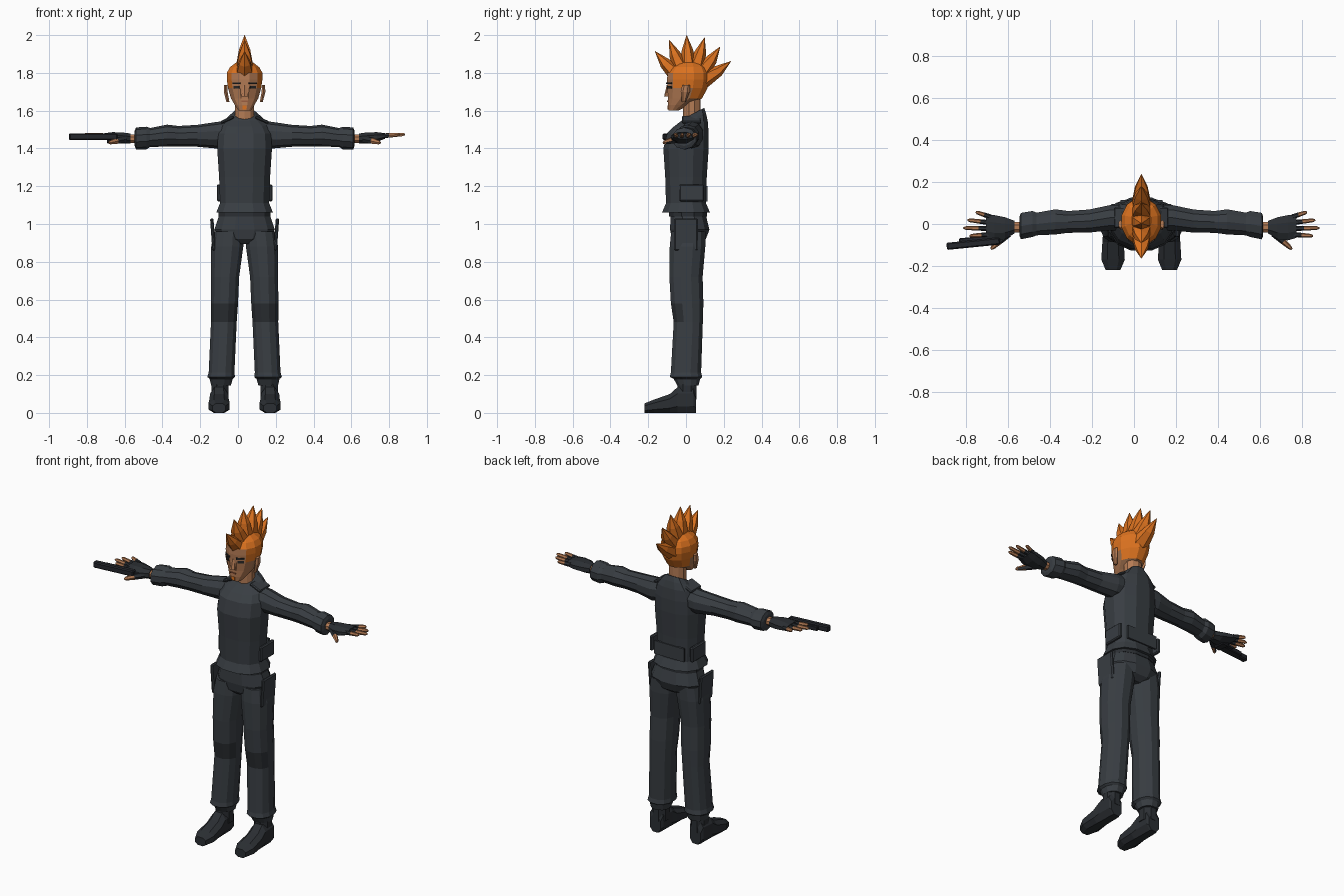
import bpy, bmesh, math
from mathutils import Vector, Matrix

cube = bpy.data.objects.get("Cube")
if cube:
    bpy.data.objects.remove(cube, do_unlink=True)

BODY_CENTRE = Vector((.035, 0, 0))


def material(name, red, green, blue):
    mat = bpy.data.materials.new(name)
    mat.use_nodes = True
    mat.diffuse_color = (red, green, blue, 1)
    shader = mat.node_tree.nodes["Principled BSDF"]
    shader.inputs["Base Color"].default_value = mat.diffuse_color
    return mat


CLOTH = material("charcoal cloth", .04, .047, .055)
LEATHER = material("dark leather", .024, .028, .033)
METAL = material("gun metal", .018, .02, .025)
SKIN = material("skin", .46, .2, .09)
STUBBLE = material("stubble", .36, .17, .08)
HAIR = material("orange hair", .72, .17, .014)
EYE = material("eye dark", .02, .02, .02)
LIPS = material("lips", .33, .11, .05)


def finish(name, bm, materials, rule=None):
    """Turn a bmesh into an object; the rule picks a material from a face centre."""
    bmesh.ops.recalc_face_normals(bm, faces=bm.faces[:])
    if rule:
        for face in bm.faces:
            face.material_index = rule(face.calc_center_median())
    bmesh.ops.translate(bm, verts=bm.verts[:], vec=BODY_CENTRE)
    mesh = bpy.data.meshes.new(name)
    bm.to_mesh(mesh)
    bm.free()
    for mat in materials:
        mesh.materials.append(mat)
    bpy.context.collection.objects.link(bpy.data.objects.new(name, mesh))


def bridge(name, rings, materials, rule=None):
    """Join a row of equal point rings into a closed skin."""
    bm = bmesh.new()
    loops = [[bm.verts.new(point) for point in ring] for ring in rings]
    for low, high in zip(loops, loops[1:]):
        for i in range(len(low)):
            bm.faces.new((low[i - 1], low[i], high[i], high[i - 1]))
    bm.faces.new(loops[0])
    bm.faces.new(loops[-1])
    finish(name, bm, materials, rule)


def ring(at, wide, deep, mid=(0, 0), tilt=0):
    return at, wide, deep, mid, tilt


def outline(sides, squareness):
    """Rounded cross-section that reaches exactly one unit each way."""
    def soften(value):
        return math.copysign(abs(value) ** squareness, value)
    angles = [math.tau * (i + .5) / sides for i in range(sides)]
    points = [(soften(math.cos(a)), soften(math.sin(a))) for a in angles]
    reach_u, reach_v = (max(axis) for axis in zip(*points))
    return [(u / reach_u, v / reach_v) for u, v in points]


def loft(name, axis, rows, materials, sides=12, squareness=1, mirror=1, rule=None):
    rings = []
    for at, wide, deep, mid, tilt in rows:
        points = []
        for u, v in outline(sides, squareness):
            a, b, t = mid[0] + wide * u, mid[1] + deep * v, at + tilt * v
            x, y, z = {"x": (t, a, b), "y": (a, t, b), "z": (a, b, t)}[axis]
            points.append((x * mirror, y, z))
        rings.append(points)
    bridge(name, rings, materials, rule)


def horn(name, path, widths, side, materials, rule=None):
    """Six-sided tapering tube along a path; widths are (sideways, other way)."""
    rings = []
    for i, centre in enumerate(path):
        before, after = path[max(i - 1, 0)], path[min(i + 1, len(path) - 1)]
        forward = (after - before).normalized()
        across = (side - forward * side.dot(forward)).normalized()
        up = forward.cross(across)
        wide, deep = widths[i]
        rings.append([centre + across * wide * u + up * deep * v for u, v in outline(6, 1)])
    bridge(name, rings, materials, rule)


def box(name, at, size, mat, turn=0, axis="Z", bevel=0):
    bm = bmesh.new()
    bmesh.ops.create_cube(bm, size=1)
    bmesh.ops.scale(bm, vec=size, verts=bm.verts[:])
    if bevel:
        bmesh.ops.bevel(bm, geom=bm.edges[:], offset=bevel, segments=1, affect="EDGES")
    place = Matrix.Translation(at) @ Matrix.Rotation(turn, 4, axis)
    bmesh.ops.transform(bm, matrix=place, verts=bm.verts[:])
    finish(name, bm, [mat])


# Jacket with raised collar, belt and hips
loft("jacket", "z", [
    ring(at=1.06, wide=.15, deep=.127),
    ring(at=1.11, wide=.13, deep=.106),
    ring(at=1.25, wide=.135, deep=.11),
    ring(at=1.4, wide=.145, deep=.12),
    ring(at=1.48, wide=.14, deep=.11, mid=(0, .01)),
    ring(at=1.53, wide=.12, deep=.09, mid=(0, .025), tilt=.015),
    ring(at=1.565, wide=.085, deep=.066, mid=(0, .04), tilt=.02),
    ring(at=1.585, wide=.057, deep=.056, mid=(0, .04), tilt=.03),
], [CLOTH], squareness=.85)
box("jacket_back_flap", at=(0, .108, 1.16), size=(.2, .012, .08), mat=CLOTH)
loft("belt", "z", [ring(at=z, wide=.137, deep=.1, mid=(0, .01)) for z in (1.04, 1.07)],
     [LEATHER], squareness=.85)
loft("hips", "z", [
    ring(at=.895, wide=.05, deep=.06, mid=(0, .01)),
    ring(at=.92, wide=.13, deep=.09, mid=(0, .015)),
    ring(at=.97, wide=.16, deep=.104, mid=(0, .02)),
    ring(at=1.06, wide=.13, deep=.092, mid=(0, .01)),
], [CLOTH], squareness=.85)


# Head with hair on top and behind, shaved lower sides
def head_colour(centre):
    hairline = 1.8 if centre.y < -.045 else 1.74 if centre.y < .05 else 1.69
    if centre.z > hairline:
        return 1
    return 2 if centre.y > -.01 else 0


loft("neck", "z", [ring(at=z, wide=.05, deep=.047, mid=(0, .03)) for z in (1.54, 1.68)],
     [SKIN], sides=10)
loft("head", "z", [
    ring(at=1.6, wide=.032, deep=.026, mid=(0, -.066)),
    ring(at=1.63, wide=.052, deep=.056, mid=(0, -.04)),
    ring(at=1.665, wide=.072, deep=.09, mid=(0, -.005)),
    ring(at=1.72, wide=.088, deep=.106, mid=(0, .008)),
    ring(at=1.765, wide=.094, deep=.112, mid=(0, .012)),
    ring(at=1.8, wide=.094, deep=.11, mid=(0, .012)),
    ring(at=1.83, wide=.078, deep=.093, mid=(0, .015)),
    ring(at=1.855, wide=.045, deep=.058, mid=(0, .018)),
], [SKIN, HAIR, STUBBLE], rule=head_colour)
loft("nose", "z", [
    ring(at=1.675, wide=.017, deep=.016, mid=(0, -.1)),
    ring(at=1.735, wide=.008, deep=.01, mid=(0, -.092)),
], [SKIN], sides=6)
box("mouth", at=(0, -.097, 1.65), size=(.034, .008, .006), mat=LIPS)
box("chin_tuft", at=(0, -.094, 1.617), size=(.02, .009, .02), mat=HAIR)

# Crest of spikes fanned around the skull from forehead to nape
skull = Vector((0, .02, 1.76))
for i in range(6):
    lean = math.radians(23 * i - 50)
    tip_way = Vector((0, math.sin(lean), math.cos(lean)))
    root_way = Vector((0, math.sin(lean * 1.3), math.cos(lean * 1.3)))
    root, tip = skull + root_way * .08, skull + tip_way * .24
    middle = root.lerp(tip, .45) + root_way * .01
    horn(f"hair_spike_{i}", [skull.lerp(root, .7), root, middle, tip],
         [(.03, .03), (.045, .045), (.03, .03), (.001, .001)], Vector((1, 0, 0)), [HAIR])


# Colour rules for limbs
def knee_patch(centre):
    return int(.48 < centre.z < .58 and centre.y < -.02)


def bare_fingertip(centre):
    return int(abs(centre.x) > .757)


def bare_thumb_tip(centre):
    return int(centre.y < -.09)


UP = Vector((0, 0, 1))
for mirror, side in ((1, "left"), (-1, "right")):
    # Ear, eye and eyebrow
    loft(side + "_ear", "z", [
        ring(at=1.645, wide=.008, deep=.01, mid=(.088, -.012)),
        ring(at=1.7, wide=.01, deep=.024, mid=(.1, -.004)),
        ring(at=1.735, wide=.008, deep=.02, mid=(.1, 0)),
    ], [SKIN], sides=6, mirror=mirror)
    box(side + "_eye", at=(mirror * .043, -.087, 1.724), size=(.036, .008, .014),
        mat=EYE, turn=mirror * .6)
    box(side + "_eyebrow", at=(mirror * .043, -.089, 1.745), size=(.048, .009, .01),
        mat=EYE, turn=mirror * .6)

    # Sleeve with folds and a cuff
    loft(side + "_sleeve", "x", [
        ring(at=.07, wide=.06, deep=.07, mid=(.03, 1.48)),
        ring(at=.15, wide=.06, deep=.07, mid=(.03, 1.47)),
        ring(at=.25, wide=.055, deep=.058, mid=(.014, 1.467)),
        ring(at=.35, wide=.052, deep=.054, mid=(.01, 1.465)),
        ring(at=.41, wide=.06, deep=.058, mid=(.01, 1.468)),
        ring(at=.5, wide=.054, deep=.05, mid=(0, 1.458)),
        ring(at=.52, wide=.062, deep=.06, mid=(0, 1.455)),
        ring(at=.575, wide=.063, deep=.058, mid=(-.01, 1.453)),
        ring(at=.582, wide=.045, deep=.04, mid=(-.01, 1.453)),
    ], [CLOTH], sides=10, mirror=mirror)
    box(side + "_epaulette", at=(mirror * .092, .03, 1.552), size=(.075, .1, .016),
        mat=CLOTH, turn=mirror * .42, axis="Y", bevel=.005)
    box(side + "_waist_pouch", at=(mirror * .136, .03, 1.165), size=(.022, .13, .09),
        mat=CLOTH, bevel=.006)

    # Hand in a fingerless glove
    loft(side + "_wrist", "x", [ring(at=x, wide=.025, deep=.022, mid=(-.015, 1.452))
                                for x in (.575, .612)], [SKIN], sides=8, mirror=mirror)
    loft(side + "_glove", "x", [
        ring(at=.605, wide=.03, deep=.027, mid=(-.015, 1.452)),
        ring(at=.65, wide=.052, deep=.03, mid=(-.02, 1.455)),
        ring(at=.7, wide=.06, deep=.026, mid=(-.018, 1.46)),
        ring(at=.742, wide=.056, deep=.015, mid=(-.01, 1.466)),
    ], [LEATHER], sides=8, mirror=mirror)
    for i, (finger, reach) in enumerate(
            (("little", .79), ("ring", .83), ("middle", .85), ("index", .82))):
        spread = 1.5 - i
        root = Vector((mirror * .72, .028 * spread - .008, 1.465))
        tip = Vector((mirror * reach, .038 * spread, 1.475))
        horn(f"{side}_{finger}_finger", [root.lerp(tip, t) for t in (0, .45, .9, 1)],
             [(w, w) for w in (.012, .011, .009, .004)], UP, [LEATHER, SKIN], bare_fingertip)
    root, tip = Vector((mirror * .635, -.045, 1.45)), Vector((mirror * .718, -.12, 1.43))
    horn(side + "_thumb", [root.lerp(tip, t) for t in (0, .5, .9, 1)],
         [(w, w) for w in (.019, .015, .01, .005)], UP, [LEATHER, SKIN], bare_thumb_tip)

    # Trouser leg gathered above the boot
    loft(side + "_trouser_leg", "z", [
        ring(at=.145, wide=.052, deep=.056, mid=(.125, .01)),
        ring(at=.18, wide=.061, deep=.07, mid=(.124, .005)),
        ring(at=.19, wide=.073, deep=.086, mid=(.124, 0)),
        ring(at=.215, wide=.068, deep=.08, mid=(.122, 0)),
        ring(at=.48, wide=.068, deep=.077, mid=(.11, .012)),
        ring(at=.58, wide=.072, deep=.086, mid=(.107, .006)),
        ring(at=.72, wide=.074, deep=.088, mid=(.103, 0)),
        ring(at=.88, wide=.085, deep=.094, mid=(.092, .008)),
        ring(at=.96, wide=.078, deep=.09, mid=(.085, .012)),
    ], [CLOTH, LEATHER], squareness=.9, mirror=mirror, rule=knee_patch)
    box(side + "_thigh_pocket", at=(mirror * .168, 0, .945), size=(.018, .125, .17),
        mat=CLOTH, turn=mirror * .07, axis="Y", bevel=.006)

    # Boot: heel to toe, flat on the ground
    loft(side + "_boot", "y", [ring(at=y, wide=wide, deep=half, mid=(.135, half))
                               for y, wide, half in ((.053, .036, .05), (.04, .045, .07), (-.045, .048, .068),
                                                     (-.085, .051, .05), (-.17, .056, .035), (-.22, .035, .025))],
         [LEATHER], sides=8, squareness=.8, mirror=mirror)
    loft(side + "_boot_shaft", "z", [ring(at=z, wide=.046, deep=.05, mid=(.13, .005))
                                     for z in (.07, .17)], [LEATHER], sides=8, mirror=mirror)

# Pistol lying along the right hand
box("pistol_slide", at=(-.802, -.094, 1.462), size=(.256, .034, .036), mat=METAL, turn=.1, bevel=.006)
box("pistol_frame", at=(-.775, -.072, 1.458), size=(.19, .026, .028), mat=METAL, turn=.1, bevel=.004)
box("pistol_grip", at=(-.7, -.045, 1.44), size=(.05, .08, .03), mat=METAL, turn=.1, bevel=.006)
box("pistol_trigger_guard", at=(-.765, -.052, 1.456), size=(.05, .02, .012), mat=METAL, turn=.1)
